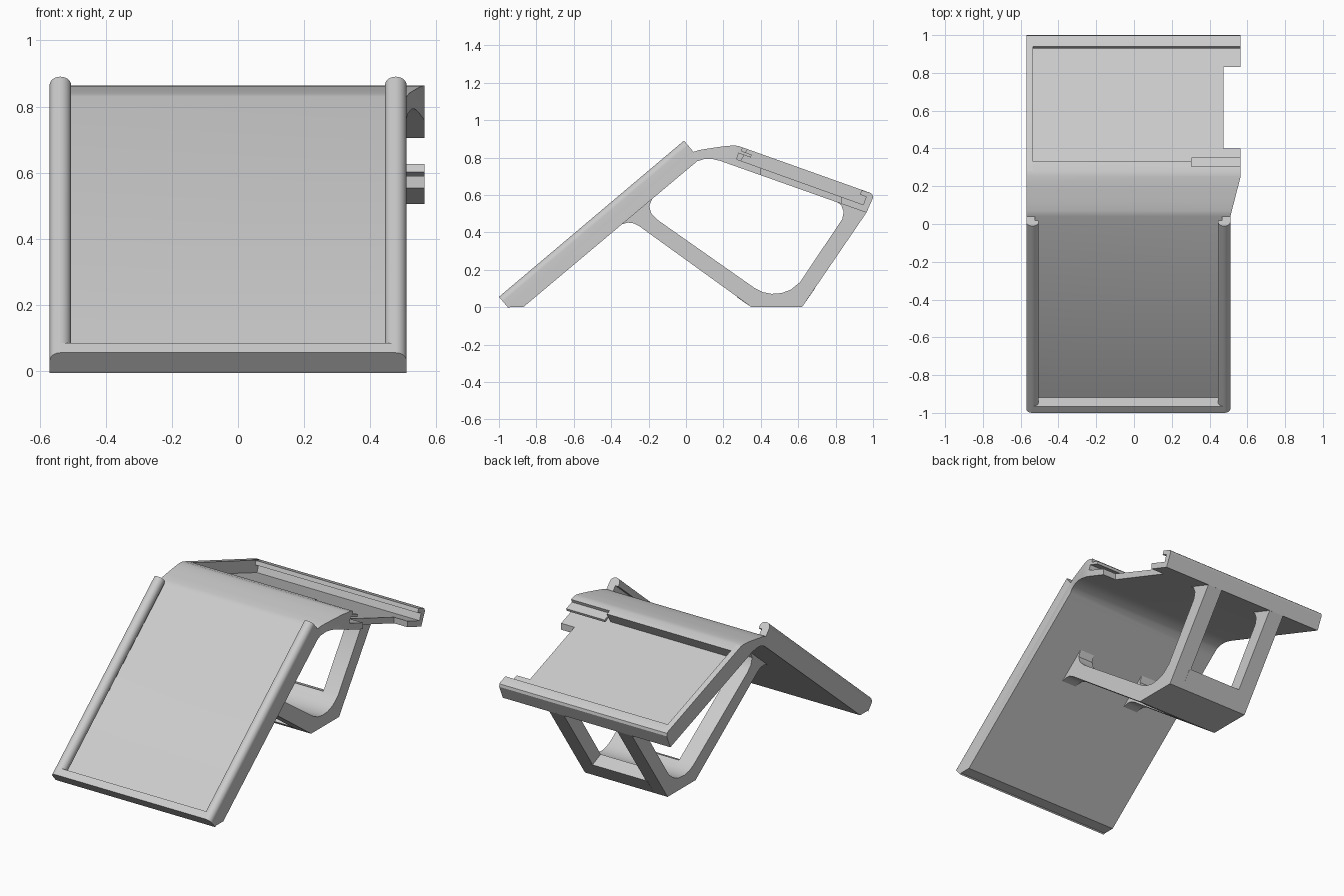
import bpy, bmesh, math

cube = bpy.data.objects.get("Cube")
if cube:
    bpy.data.objects.remove(cube)

grey = bpy.data.materials.new("light_grey")
grey.use_nodes = True
grey.diffuse_color = (0.6, 0.6, 0.6, 1)
grey.node_tree.nodes["Principled BSDF"].inputs["Base Color"].default_value = (0.6, 0.6, 0.6, 1)

MID = -0.03   # middle of the front panel and legs
LEFT = -0.57  # common outer side


def panel(s, d):
    """Point at distance s up the front slope, depth d below it."""
    return (-1 + 0.764 * s + 0.645 * d, 0.055 + 0.645 * s - 0.764 * d)


def shelf(s, d):
    """Point at distance s down the rear slope, depth d below it."""
    return (0.28 + 0.941 * s - 0.338 * d, 0.862 - 0.338 * s - 0.941 * d)


def solid(name, start, end):
    """Join two matching outlines into a closed solid."""
    bm = bmesh.new()
    a = [bm.verts.new(p) for p in start]
    b = [bm.verts.new(p) for p in end]
    bm.faces.new(a)
    bm.faces.new(b[::-1])
    for i in range(len(a)):
        j = (i + 1) % len(a)
        bm.faces.new((a[i], b[i], b[j], a[j]))
    bmesh.ops.recalc_face_normals(bm, faces=bm.faces)
    mesh = bpy.data.meshes.new(name)
    bm.to_mesh(mesh)
    bm.free()
    mesh.materials.append(grey)
    ob = bpy.data.objects.new(name, mesh)
    bpy.context.collection.objects.link(ob)
    return ob


def side_profile(name, pts, x0, x1):
    return solid(name, [(x0, y, z) for y, z in pts], [(x1, y, z) for y, z in pts])


def plan_profile(name, pts):
    return solid(name, [(x, y, -1) for x, y in pts], [(x, y, 2) for x, y in pts])


def cut(ob, cutter):
    mod = ob.modifiers.new("cut", "BOOLEAN")
    mod.operation = "DIFFERENCE"
    mod.solver = "EXACT"
    mod.object = cutter
    bpy.context.view_layer.objects.active = ob
    bpy.ops.object.modifier_apply(modifier=mod.name)
    bpy.data.objects.remove(cutter)


def box(fn, s0, s1, d0, d1):
    return [fn(s0, d0), fn(s1, d0), fn(s1, d1), fn(s0, d1)]


# Bent sheet: front panel, rounded crest and recessed rear shelf
crest = [(0.04, 0.83), (0.07, 0.84), (0.12, 0.848), (0.18, 0.857), (0.22, 0.862), (0.255, 0.864)]
tail = [(0.988, 0.61), (0.997, 0.602), (1, 0.585), (0.965, 0.505)]
under = [(0.18, 0.783), (0.14, 0.792), (0.1, 0.793), (0.06, 0.78), (0.02, 0.747)]
recess = [shelf(0.053, 0), shelf(0.04, 0.07), shelf(0.735, 0.07), shelf(0.735, 0.025),
          shelf(0.7, 0.025), shelf(0.7, 0)]
body = side_profile("bent_sheet", [(-0.95, 0), panel(0, 0.078)] [:1] + crest + [shelf(0, 0)]
                    + recess + tail + under + [(-0.87, 0)], LEFT, 0.565)

# Tapered shoulder and open notch on the long side of the shelf
cut(body, plan_profile("shoulder_cutter",
                       [(0.51, -1.1), (0.51, 0.04), (0.567, 0.26), (0.7, 0.26), (0.7, -1.1)]))
cut(body, plan_profile("notch_cutter",
                       [(0.475, 0.4), (0.475, 0.83), (0.7, 0.83), (0.7, 0.4)]))

# Lowered step with a slot beneath its retaining lip
cut(body, side_profile("step_cutter", box(shelf, 0.025, 0.1, -0.05, 0.02), 0.305, 0.7))
cut(body, side_profile("slot_cutter", box(shelf, 0.015, 0.06, 0.035, 0.0699), 0.305, 0.7))
side_profile("shelf_lip", box(shelf, 0.012, 0.083, 0.02, 0.036), 0.305, 0.565)

# Closed end wall of the shelf
side_profile("shelf_end_wall", [shelf(0, 0)] + tail + [shelf(0, 0.09)], LEFT, -0.535)

# Lower stop across the panel
side_profile("panel_stop", box(panel, 0, 0.045, 0, 0.08), MID - 0.508, MID + 0.508)

# Round-topped side rails with an undercut channel
R = 0.0325
section = [(R - R * math.cos(math.pi * i / 14), R - R * math.sin(math.pi * i / 14)) for i in range(15)]
section += [(2 * R, 0.045), (0.045, 0.045), (0.045, 0.08), (0, 0.08)]
for side, label in ((-1, "right"), (1, "left")):
    ends = [[(MID + side * (0.54 - w), *panel(s, d)) for w, d in section] for s in (0, 1.295)]
    solid(label + "_rail", *ends)

# Angled legs with rounded inner corners
trough = [(0.367, 0.102), (0.41, 0.08), (0.458, 0.071), (0.51, 0.075), (0.56, 0.093), (0.61, 0.134)]
leg = [(-0.33, 0.47), (-0.345, 0.442), (-0.31, 0.452), (-0.28, 0.448), (-0.25, 0.433),
       (0.35, 0), (0.62, 0), (0.966, 0.507), (0.9, 0.55), (0.78, 0.59),
       (0.8, 0.568), (0.83, 0.545), (0.843, 0.51), (0.835, 0.47)]
leg += trough[::-1] + [(-0.15, 0.465), (-0.185, 0.5), (-0.197, 0.54), (-0.18, 0.58), (-0.17, 0.61)]
for side, label in ((-1, "right"), (1, "left")):
    side_profile(label + "_leg", leg, MID + side * 0.18, MID + side * 0.28)

# Foot joining the legs
side_profile("foot_bar", [(0.27, 0.054), (0.35, 0), (0.62, 0), (0.69, 0.1)] + trough[::-1],
             MID - 0.19, MID + 0.19)

# Smooth the curves and keep the edges crisp
for ob in bpy.context.collection.objects:
    if ob.type == "MESH" and grey.name in ob.data.materials:
        bpy.ops.object.select_all(action="DESELECT")
        ob.select_set(True)
        bpy.context.view_layer.objects.active = ob
        bpy.ops.object.shade_smooth_by_angle(angle=math.radians(30))
